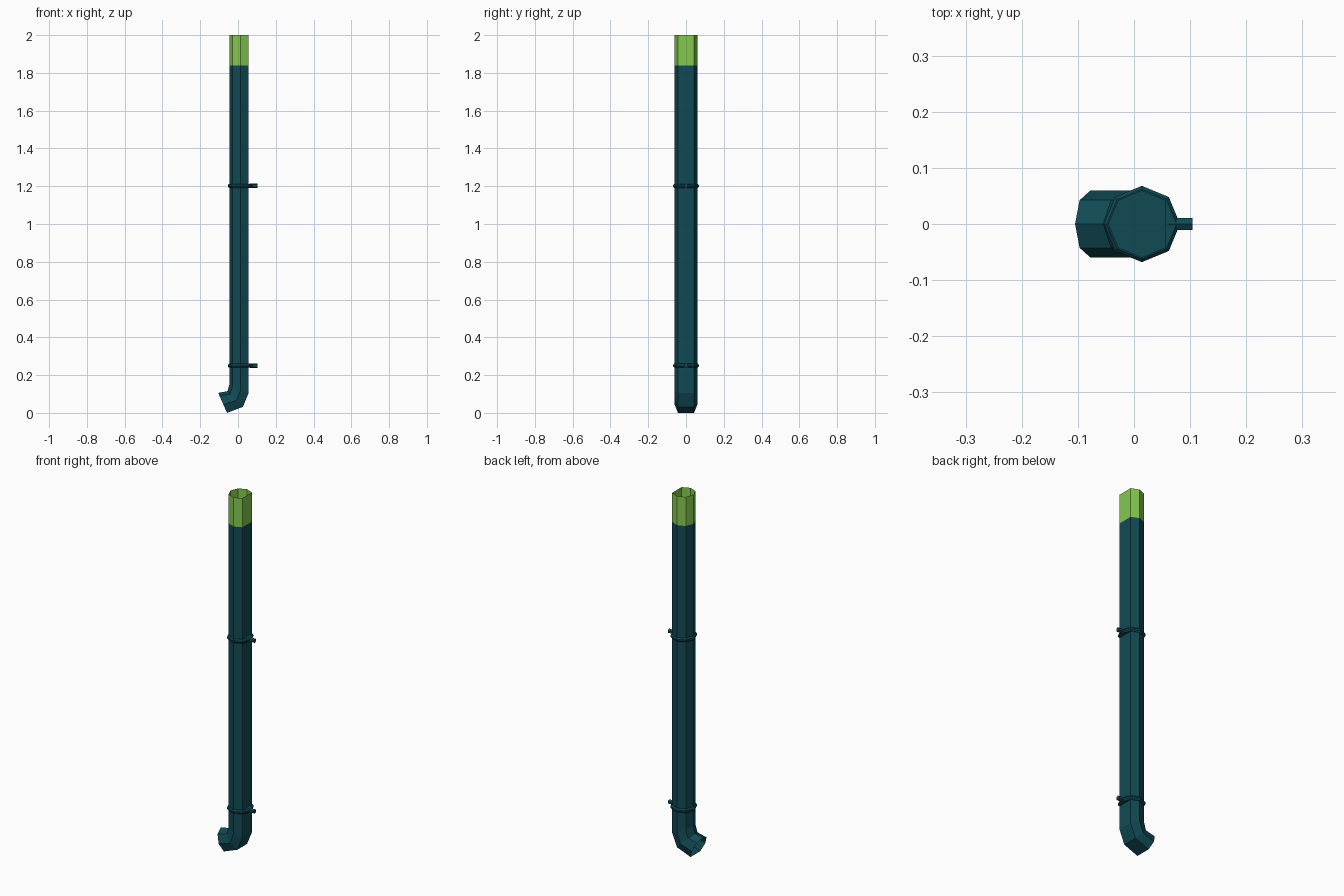
import bpy, bmesh, math
from mathutils import Matrix, Vector

cube = bpy.data.objects.get("Cube")
if cube:
    bpy.data.objects.remove(cube)


def material(name, rgb):
    m = bpy.data.materials.new(name)
    m.use_nodes = True
    m.diffuse_color = (*rgb, 1)
    m.node_tree.nodes["Principled BSDF"].inputs["Base Color"].default_value = (*rgb, 1)
    return m


TEAL = material("dark teal", (0.0056, 0.068, 0.089))
GREEN = material("bright green", (0.235, 0.58, 0.078))
R, CX, BAND = 0.06, 0.014, 1.838
ANGLES = [math.radians(45 * k) for k in range(1, 8)]   # octagon with the back corner cut flat


def finish(name, bm, mats):
    me = bpy.data.meshes.new(name)
    bm.to_mesh(me)
    bm.free()
    for m in mats:
        me.materials.append(m)
    ob = bpy.data.objects.new(name, me)
    bpy.context.collection.objects.link(ob)
    return ob


def section(bm, inner, outer):
    """Loop of corners between the inner (x, z) and outer (x, z) points of the pipe."""
    a, b = Vector(inner), Vector(outer)
    flat = math.cos(math.pi / 4)
    loop = []
    for t in ANGLES:
        p = a.lerp(b, (math.cos(t) + 1) / (1 + flat))
        loop.append(bm.verts.new((p.x, R * math.sin(t), p.y)))
    return loop


def bridge(bm, a, b):
    n = len(a)
    return [bm.faces.new((a[i], a[(i + 1) % n], b[(i + 1) % n], b[i])) for i in range(n)]


# Pipe: open green mouth, long shaft, elbow and open spout
left, right = CX - R, CX + R * math.cos(math.pi / 4)
path = [((left, 2), (right, 2)),
        ((left, BAND), (right, BAND)),
        ((left, 0.15), (right, 0.106)),
        ((-0.055, 0.115), (0.026, 0.032)),
        ((-0.105, 0.106), (-0.058, 0))]
bm = bmesh.new()
loops = [section(bm, *ends) for ends in path]
for upper, lower in zip(loops, loops[1:]):
    bridge(bm, lower, upper)
bm.faces.new(loops[1])                                  # plug below the mouth
for f in bm.faces:
    f.material_index = int(f.calc_center_median().z > BAND + 0.01)
finish("drain_pipe", bm, [TEAL, GREEN])

# Clamp rings with a short wall peg each
for label, z in (("lower", 0.25), ("upper", 1.202)):
    bm = bmesh.new()
    rings = []
    for r, dz in ((0.062, -0.011), (0.068, -0.004), (0.068, 0.004), (0.062, 0.011)):
        rings.append([bm.verts.new((CX + r * math.cos(k * math.pi / 4),
                                    r * math.sin(k * math.pi / 4), z + dz)) for k in range(8)])
    for a, b in zip(rings, rings[1:]):
        bridge(bm, a, b)
    bm.faces.new(rings[0][::-1])
    bm.faces.new(rings[-1])
    finish(label + "_clamp_ring", bm, [TEAL])

    bm = bmesh.new()
    place = Matrix.Translation((0.082, 0, z)) @ Matrix.Rotation(math.pi / 2, 4, 'Y')
    bmesh.ops.create_cone(bm, cap_ends=True, segments=6, radius1=0.0125, radius2=0.0125,
                          depth=0.044, matrix=place @ Matrix.Rotation(math.pi / 2, 4, 'Z'))
    # stand the hexagon on a corner
    if max(v.co.z for v in bm.verts) - z < 0.012:
        bmesh.ops.rotate(bm, cent=(0, 0, z), verts=bm.verts,
                         matrix=Matrix.Rotation(math.pi / 6, 3, 'X'))
    finish(label + "_wall_peg", bm, [TEAL])
